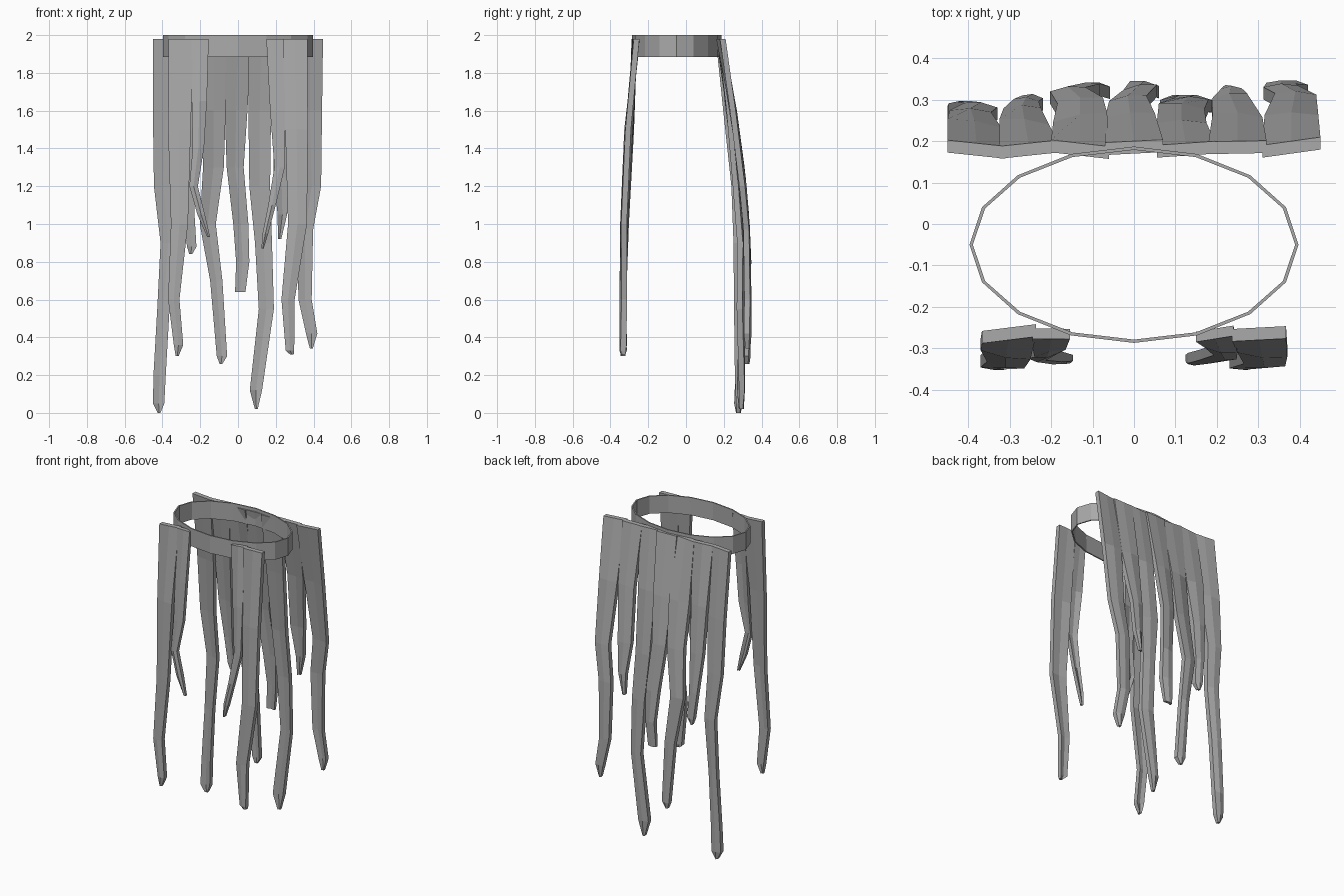
import bpy, bmesh, math, random

random.seed(4)
cloth = bpy.data.materials.new("grey cloth")
cloth.diffuse_color = (0.4, 0.4, 0.4, 1)


def finish(bm, name):
    bmesh.ops.recalc_face_normals(bm, faces=bm.faces)
    me = bpy.data.meshes.new(name)
    bm.to_mesh(me)
    bm.free()
    me.materials.append(cloth)
    ob = bpy.data.objects.new(name, me)
    bpy.context.collection.objects.link(ob)
    return ob


def strip(name, y0, sweep, rows, thick=0.03):
    """Ragged strip; rows are (z, centre x, width), sweep is outward drift in y."""
    bm = bmesh.new()
    out = 1 if sweep > 0 else -1
    rings = []
    for i, (z, x, w) in enumerate(rows):
        t = (1.98 - z) / 1.98
        y = y0 + sweep * math.sin(min(1, t / 0.65) * math.pi / 2)
        twist = random.uniform(-0.1, 0.1) * w
        last = i == len(rows) - 1
        th = thick * (0.6 if last else 1)
        pts = []
        for side, us in ((0.5, (-1, 0, 1)), (-0.5, (1, 0, -1))):
            for u in us:
                ridge = 0.007 * out if u == 0 and 0 < i else 0
                pts.append(bm.verts.new((x + u * w / 2,
                                         y + side * th + u * twist + ridge, z)))
        rings.append(pts)
    for a, b in zip(rings, rings[1:]):
        for k in range(6):
            n = (k + 1) % 6
            bm.faces.new((a[k], a[n], b[n], b[k]))
    for r in (rings[0], rings[-1]):
        bm.faces.new((r[0], r[1], r[4], r[5]))
        bm.faces.new((r[1], r[2], r[3], r[4]))
    return finish(bm, name)


# Waistband: thin 16-sided oval ring
bm = bmesh.new()
loops = []
for d, z in ((0, 1.885), (0, 2.0), (0.008, 2.0), (0.008, 1.885)):
    loops.append([bm.verts.new(((0.397 - d) * math.cos(k * math.pi / 8),
                                -0.05 + (0.237 - d) * math.sin(k * math.pi / 8), z))
                  for k in range(16)])
for j in range(4):
    a, b = loops[j], loops[(j + 1) % 4]
    for k in range(16):
        n = (k + 1) % 16
        bm.faces.new((a[k], a[n], b[n], b[k]))
finish(bm, "waistband")

# Back strips, left to right
strip("back_strip_1", 0.18, 0.095, [
    (1.98, -0.38, 0.14), (1.55, -0.385, 0.13), (1.2, -0.395, 0.1),
    (0.9, -0.37, 0.08), (0.55, -0.395, 0.065), (0.2, -0.415, 0.065),
    (0.05, -0.42, 0.06), (0, -0.418, 0.015)])
strip("back_strip_2", 0.18, 0.115, [
    (1.98, -0.255, 0.14), (1.6, -0.265, 0.12), (1.3, -0.27, 0.09),
    (1.05, -0.26, 0.06), (0.88, -0.245, 0.05), (0.84, -0.25, 0.015)])
strip("back_strip_3", 0.18, 0.14, [
    (1.98, -0.13, 0.14), (1.6, -0.13, 0.13), (1.3, -0.13, 0.11),
    (1.0, -0.16, 0.085), (0.7, -0.115, 0.065), (0.3, -0.085, 0.055),
    (0.26, -0.09, 0.015)])
strip("back_strip_4", 0.185, 0.14, [
    (1.98, 0.0, 0.14), (1.6, -0.01, 0.12), (1.3, -0.015, 0.09),
    (1.0, 0.015, 0.08), (0.8, 0.025, 0.07), (0.64, 0.012, 0.055)])
strip("back_strip_5", 0.18, 0.11, [
    (1.98, 0.125, 0.14), (1.6, 0.115, 0.12), (1.2, 0.115, 0.11),
    (0.9, 0.135, 0.09), (0.55, 0.15, 0.08), (0.12, 0.095, 0.065),
    (0.02, 0.097, 0.015)])
strip("back_strip_6", 0.185, 0.14, [
    (1.98, 0.25, 0.14), (1.6, 0.25, 0.12), (1.25, 0.23, 0.085),
    (1.05, 0.235, 0.05), (0.92, 0.22, 0.018)])
strip("back_strip_7", 0.185, 0.14, [
    (1.98, 0.38, 0.14), (1.6, 0.38, 0.13), (1.2, 0.39, 0.1),
    (0.97, 0.355, 0.085), (0.6, 0.355, 0.07), (0.42, 0.39, 0.06),
    (0.34, 0.388, 0.015)])

# Front strips: a long outer and a short inner one on each side
strip("front_left_long_strip", -0.265, -0.065, [
    (1.98, -0.302, 0.13), (1.5, -0.31, 0.12), (1.0, -0.31, 0.09),
    (0.6, -0.34, 0.06), (0.36, -0.315, 0.05), (0.3, -0.322, 0.015)])
strip("front_left_short_strip", -0.265, -0.06, [
    (1.98, -0.2, 0.09), (1.65, -0.205, 0.08), (1.4, -0.21, 0.06),
    (1.2, -0.235, 0.045), (1.05, -0.195, 0.04), (0.93, -0.155, 0.015)], 0.025)
strip("front_right_long_strip", -0.265, -0.065, [
    (1.98, 0.302, 0.13), (1.5, 0.31, 0.12), (1.0, 0.315, 0.1),
    (0.6, 0.265, 0.07), (0.33, 0.275, 0.045), (0.31, 0.285, 0.02)])
strip("front_right_short_strip", -0.265, -0.06, [
    (1.98, 0.195, 0.09), (1.6, 0.21, 0.08), (1.3, 0.22, 0.055),
    (1.1, 0.18, 0.04), (0.95, 0.145, 0.03), (0.87, 0.13, 0.012)], 0.025)
